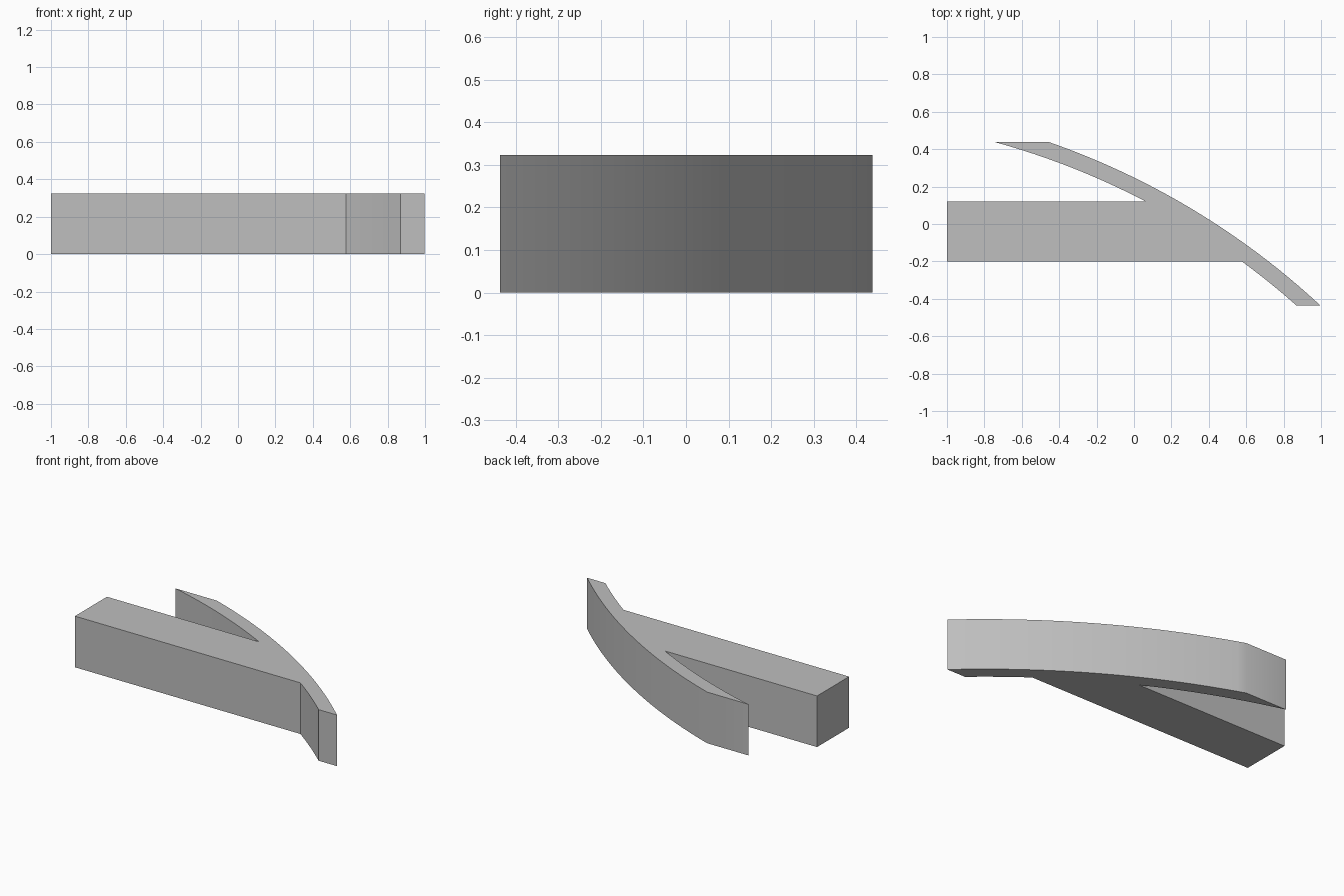
import bpy, bmesh, math

cube = bpy.data.objects.get("Cube")
if cube:
    bpy.data.objects.remove(cube, do_unlink=True)

HEIGHT = 0.323
CENTRE = (-1.814, -3.462)      # shared centre of both blade arcs
OUTER, INNER = 4.13, 4.044
BACK, FRONT = 0.438, -0.437    # cut ends of the blade
BAR_BACK, BAR_FRONT = 0.12, -0.2
BAR_END = -1.0


def arc(radius, y_from, y_to, steps):
    """Points on a blade arc between two y positions."""
    a, b = (math.asin((y - CENTRE[1]) / radius) for y in (y_from, y_to))
    angles = [a + (b - a) * i / steps for i in range(steps + 1)]
    return [(CENTRE[0] + radius * math.cos(t), CENTRE[1] + radius * math.sin(t))
            for t in angles]


# Plan outline: straight bar merging into the curved blade
outline = [(BAR_END, BAR_FRONT)]
outline += arc(INNER, BAR_FRONT, FRONT, 8)
outline += arc(OUTER, FRONT, BACK, 32)
outline += arc(INNER, BACK, BAR_BACK, 16)
outline += [(BAR_END, BAR_BACK)]

# Extrude the outline into one solid
bm = bmesh.new()
base = bm.faces.new([bm.verts.new((x, y, 0)) for x, y in outline])
top = bmesh.ops.extrude_face_region(bm, geom=[base], use_keep_orig=True)["geom"]
bmesh.ops.translate(bm, vec=(0, 0, HEIGHT),
                    verts=[g for g in top if isinstance(g, bmesh.types.BMVert)])
bmesh.ops.recalc_face_normals(bm, faces=bm.faces)
mesh = bpy.data.meshes.new("curved_blade_with_bar")
bm.to_mesh(mesh)
bm.free()
solid = bpy.data.objects.new("curved_blade_with_bar", mesh)
bpy.context.collection.objects.link(solid)

# Plain grey material
grey = bpy.data.materials.new("grey")
grey.use_nodes = True
colour = (0.52, 0.52, 0.52, 1)
grey.diffuse_color = colour
grey.node_tree.nodes["Principled BSDF"].inputs["Base Color"].default_value = colour
mesh.materials.append(grey)

# Smooth the arcs, keep the corners sharp
bpy.ops.object.select_all(action="DESELECT")
solid.select_set(True)
bpy.context.view_layer.objects.active = solid
bpy.ops.object.shade_smooth_by_angle(angle=math.radians(30))
